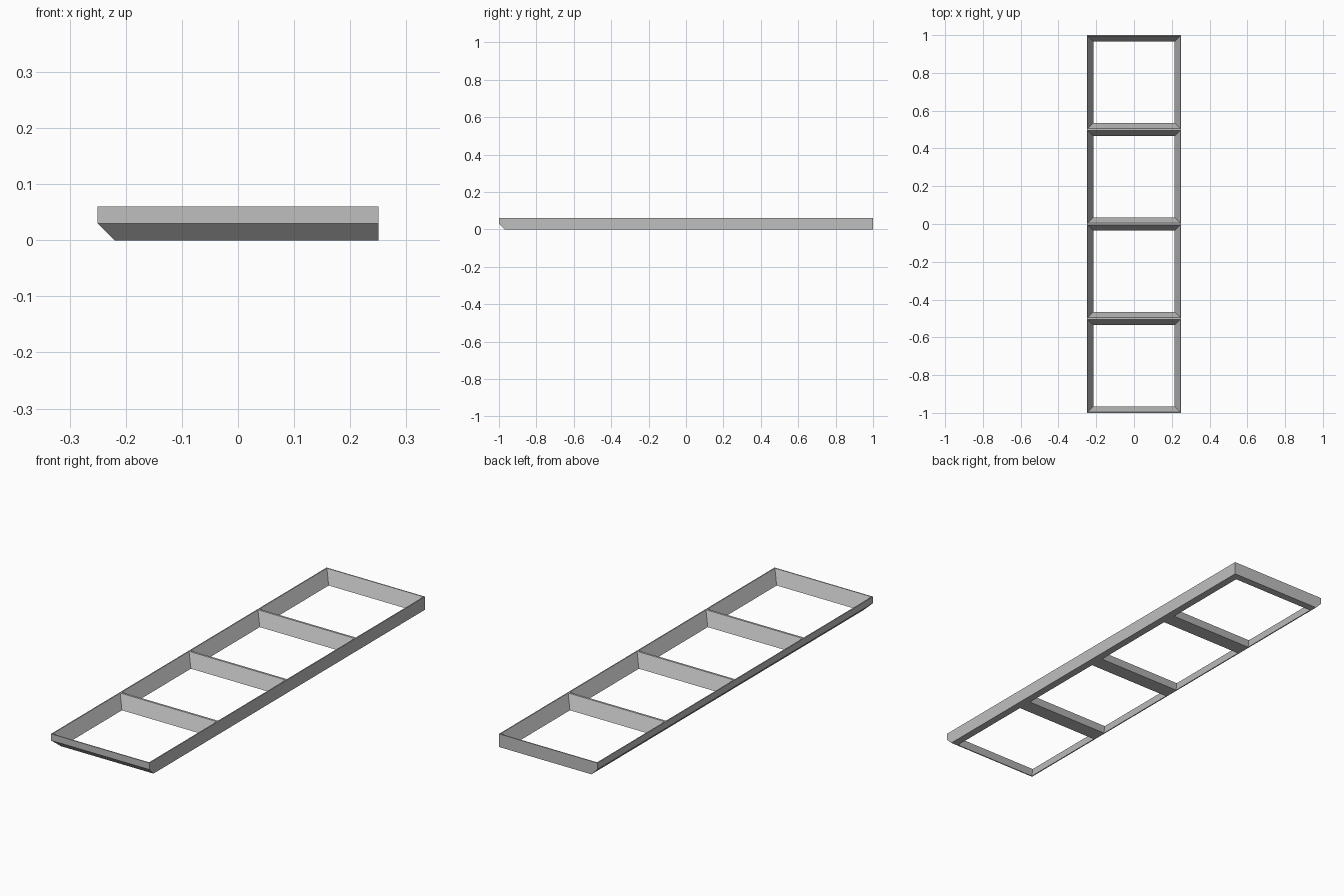
import bpy
import bmesh

cube = bpy.data.objects.get("Cube")
if cube:
    bpy.data.objects.remove(cube, do_unlink=True)

HALF_W, HALF_L, HEIGHT = 0.25, 1.0, 0.06
CHAMFER = 0.03   # bevel under the right and front edges
RIM = 0.005      # thin flat lip on top
SLOPE = 0.03     # inward lean of the opening walls
BAYS = 4

grey = bpy.data.materials.new("light grey")
grey.use_nodes = True
colour = (0.52, 0.52, 0.52, 1)
grey.diffuse_color = colour
grey.node_tree.nodes["Principled BSDF"].inputs["Base Color"].default_value = colour


def loft(name, sections):
    """Closed solid through stacked rectangles (x0, x1, y0, y1, z)."""
    bm = bmesh.new()
    rings = [[bm.verts.new(p) for p in
              ((x0, y0, z), (x1, y0, z), (x1, y1, z), (x0, y1, z))]
             for x0, x1, y0, y1, z in sections]
    bm.faces.new(rings[0][::-1])
    bm.faces.new(rings[-1])
    for low, high in zip(rings, rings[1:]):
        for i in range(4):
            j = (i + 1) % 4
            bm.faces.new((low[i], low[j], high[j], high[i]))
    bmesh.ops.recalc_face_normals(bm, faces=bm.faces)
    mesh = bpy.data.meshes.new(name)
    bm.to_mesh(mesh)
    bm.free()
    mesh.materials.append(grey)
    ob = bpy.data.objects.new(name, mesh)
    bpy.context.collection.objects.link(ob)
    return ob


# Solid slab with two chamfered lower edges
frame = loft("ladder_frame", [
    (-HALF_W + CHAMFER, HALF_W, -HALF_L + CHAMFER, HALF_L, 0),
    (-HALF_W, HALF_W, -HALF_L, HALF_L, CHAMFER),
    (-HALF_W, HALF_W, -HALF_L, HALF_L, HEIGHT)])

# Tapered openings, leaving sloped rails and crossbars
cutters = []
pitch = 2 * HALF_L / BAYS
for bay in range(BAYS):
    y0 = -HALF_L + bay * pitch + RIM
    y1 = y0 + pitch - 2 * RIM
    sections = []
    for t in (-0.5, 1.5):
        inset = SLOPE * (1 - t)
        x = HALF_W - RIM - inset
        sections.append((-x, x, y0 + inset, y1 - inset, HEIGHT * t))
    cutter = loft("opening_cutter", sections)
    cutter.hide_render = True
    cutters.append(cutter)
    mod = frame.modifiers.new("opening", 'BOOLEAN')
    mod.operation = 'DIFFERENCE'
    mod.solver = 'EXACT'
    mod.object = cutter

# Bake the openings and discard the cutters
graph = bpy.context.evaluated_depsgraph_get()
baked = bpy.data.meshes.new_from_object(frame.evaluated_get(graph))
frame.modifiers.clear()
frame.data = baked
baked.materials.clear()
baked.materials.append(grey)
for poly in baked.polygons:
    poly.material_index = 0
for cutter in cutters:
    bpy.data.objects.remove(cutter, do_unlink=True)
